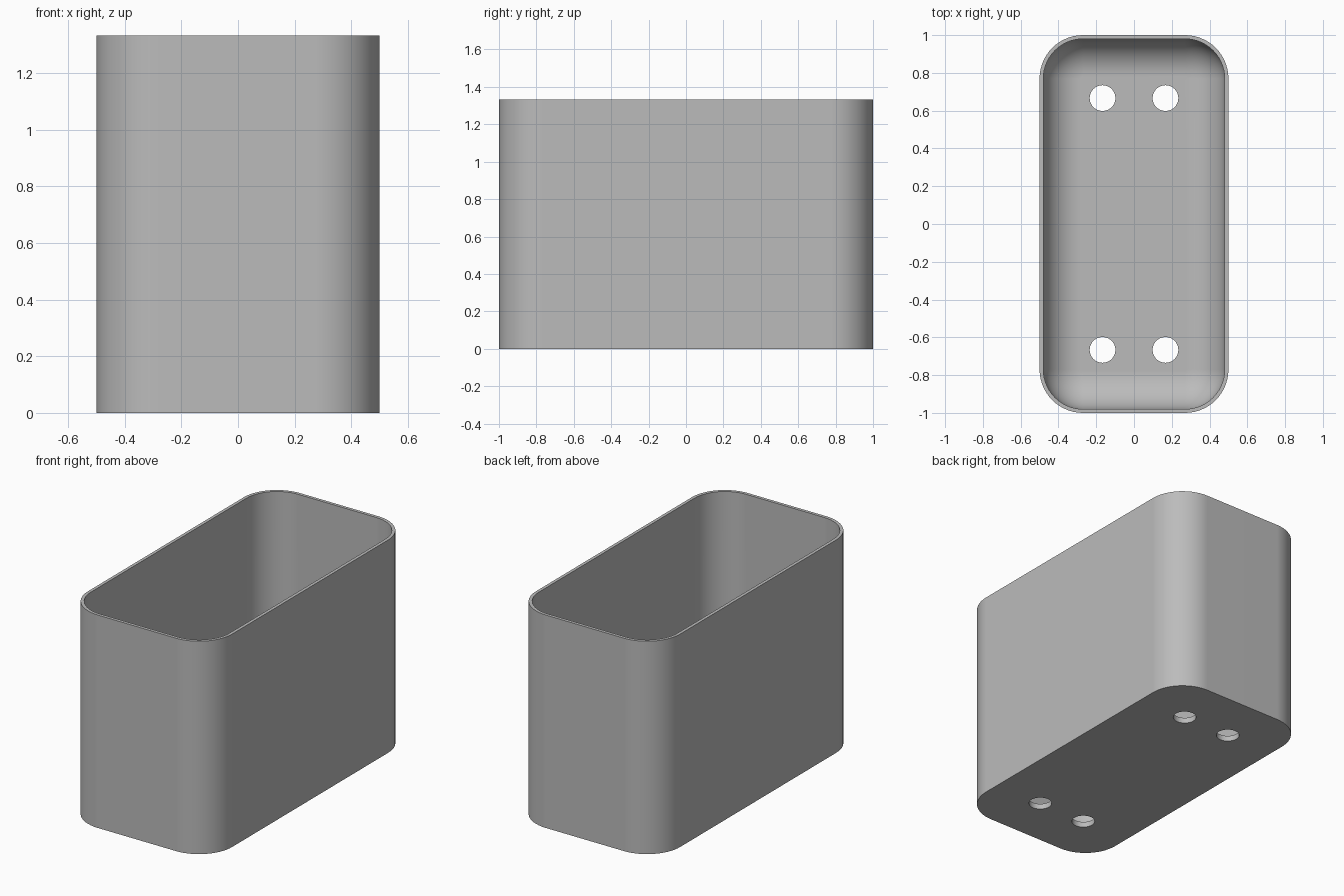
import bpy, bmesh, math

cube = bpy.data.objects.get("Cube")
if cube:
    bpy.data.objects.remove(cube, do_unlink=True)

HALF_X, HALF_Y, HEIGHT = 0.5, 1.0, 1.333
WALL, FLOOR = 0.02, 0.035
CORNER, FILLET = 0.23, 0.2
STEPS = 14

grey = bpy.data.materials.new("plain grey")
grey.use_nodes = True
colour = (0.5, 0.5, 0.5, 1)
grey.diffuse_color = colour
grey.node_tree.nodes["Principled BSDF"].inputs["Base Color"].default_value = colour


def rounded_ring(bm, inset, z):
    """Rounded rectangle, inset from the outer outline, at height z."""
    r = CORNER - inset
    cx, cy = HALF_X - CORNER, HALF_Y - CORNER
    ring = []
    for k, (sx, sy) in enumerate([(1, 1), (-1, 1), (-1, -1), (1, -1)]):
        for i in range(STEPS + 1):
            a = math.pi / 2 * (k + i / STEPS)
            ring.append(bm.verts.new((sx * cx + r * math.cos(a), sy * cy + r * math.sin(a), z)))
    return ring


# Section through the wall: outside, rim, inside, then the curve into the floor
section = [(0, 0), (0, HEIGHT), (WALL, HEIGHT)]
for i in range(STEPS + 1):
    a = math.pi / 2 * i / STEPS
    section.append((WALL + FILLET * (1 - math.cos(a)), FLOOR + FILLET * (1 - math.sin(a))))

bm = bmesh.new()
rings = [rounded_ring(bm, inset, z) for inset, z in section]
for low, high in zip(rings, rings[1:]):
    for i in range(len(low)):
        j = (i + 1) % len(low)
        bm.faces.new((low[i], low[j], high[j], high[i]))
bm.faces.new(rings[0][::-1])
bm.faces.new(rings[-1])
mesh = bpy.data.meshes.new("planter_box")
bm.to_mesh(mesh)
bm.free()
box = bpy.data.objects.new("planter_box", mesh)
bpy.context.collection.objects.link(box)
mesh.materials.append(grey)

# Four drain holes through the floor
bpy.context.view_layer.objects.active = box
for x in (-1, 1):
    for y in (-1, 1):
        bpy.ops.mesh.primitive_cylinder_add(vertices=48, radius=0.068, depth=0.2,
                                            location=(x / 6, y * 2 / 3, 0))
        cutter = bpy.context.object
        cutter.name = "drain_hole_cutter"
        cutter.hide_render = True
        cutter.data.materials.append(grey)
        bpy.context.view_layer.objects.active = box
        cut = box.modifiers.new("drain_hole", 'BOOLEAN')
        cut.operation = 'DIFFERENCE'
        cut.solver = 'EXACT'
        cut.object = cutter
        bpy.ops.object.modifier_apply(modifier=cut.name)
        bpy.data.objects.remove(cutter, do_unlink=True)

# Smooth curves, crisp rims, flat floor
bpy.ops.object.select_all(action='DESELECT')
box.select_set(True)
bpy.context.view_layer.objects.active = box
bpy.ops.object.shade_smooth_by_angle(angle=math.radians(35))
weighted = box.modifiers.new("flat_floor", 'WEIGHTED_NORMAL')
weighted.keep_sharp = True
